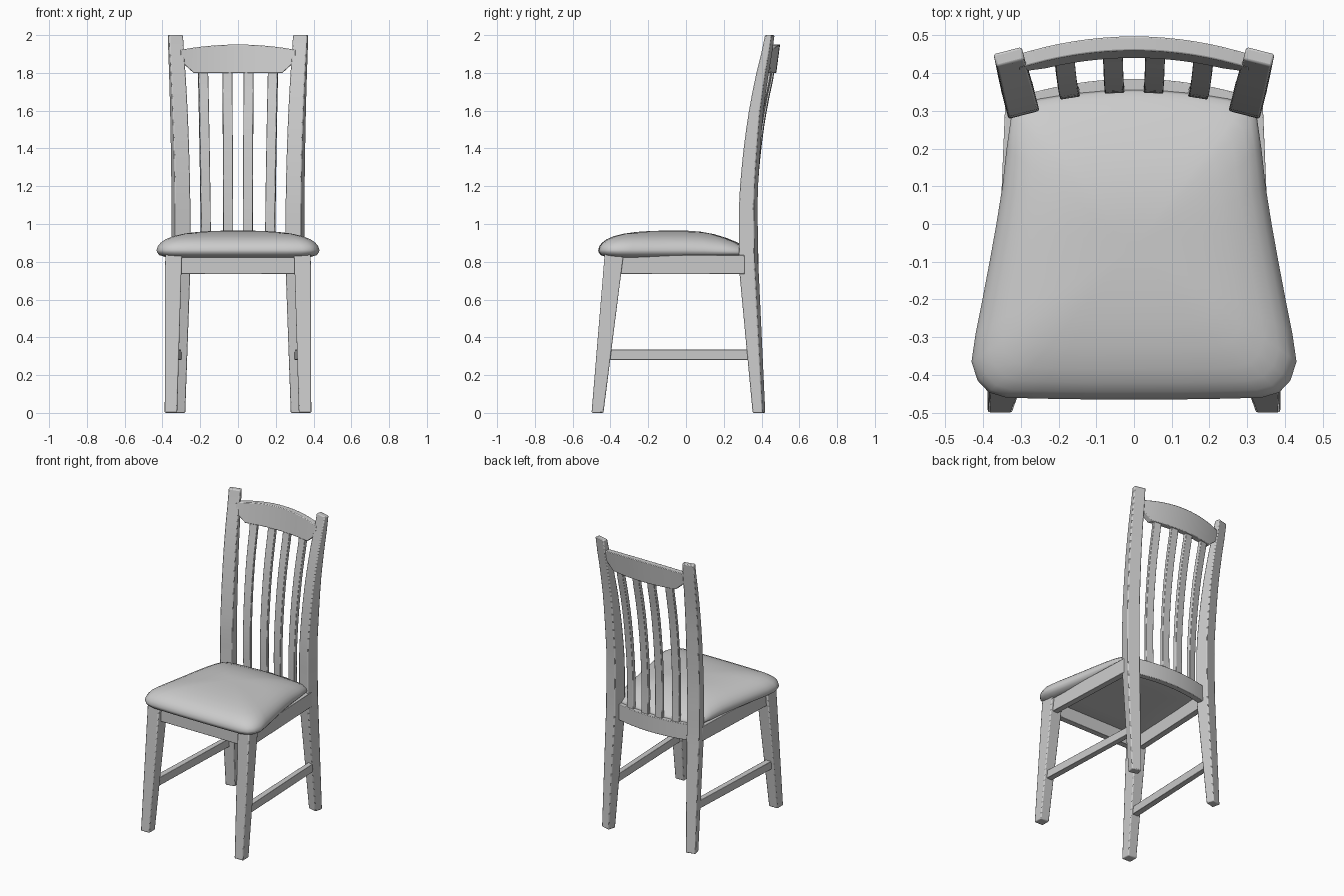
import bpy, bmesh
from math import sin, cos, radians

if "Cube" in bpy.data.objects:
    bpy.data.objects.remove(bpy.data.objects["Cube"])


def finish(name, bm, mirror=False, bevel=0.006, angle=35):
    """Turn a bmesh into an object with optional mirror, bevel and smoothing."""
    bmesh.ops.recalc_face_normals(bm, faces=bm.faces)
    me = bpy.data.meshes.new(name)
    bm.to_mesh(me)
    bm.free()
    ob = bpy.data.objects.new(name, me)
    bpy.context.collection.objects.link(ob)
    if mirror:
        ob.modifiers.new("mirror", 'MIRROR')
    if bevel:
        b = ob.modifiers.new("bevel", 'BEVEL')
        b.width, b.segments, b.limit_method = bevel, 2, 'ANGLE'
        b.angle_limit = radians(40)
    bpy.ops.object.select_all(action='DESELECT')
    ob.select_set(True)
    bpy.context.view_layer.objects.active = ob
    bpy.ops.object.shade_smooth_by_angle(angle=radians(angle))
    return ob


def loft(name, rings, **kw):
    """Skin a list of closed rings and cap both ends."""
    bm = bmesh.new()
    vs = [[bm.verts.new(p) for p in r] for r in rings]
    n = len(rings[0])
    for a, b in zip(vs, vs[1:]):
        for i in range(n):
            j = (i + 1) % n
            bm.faces.new((a[i], a[j], b[j], b[i]))
    bm.faces.new(vs[0])
    bm.faces.new(vs[-1])
    return finish(name, bm, **kw)


def rect_xy(x0, x1, y0, y1, z):
    return [(x0, y0, z), (x1, y0, z), (x1, y1, z), (x0, y1, z)]


def rect_yz(x, y0, y1, z0, z1, lean=0.0):
    return [(x, y0, z0), (x, y1, z0), (x, y1 + lean, z1), (x, y0 + lean, z1)]


def rect_xz(y, x0, x1, z0, z1):
    return [(x0, y, z0), (x1, y, z0), (x1, y, z1), (x0, y, z1)]


def lerp_profile(prof, z):
    """Smooth (Catmull-Rom) lookup of a (z, value...) table."""
    i = max(k for k in range(len(prof) - 1) if prof[k][0] <= z + 1e-6)
    p = [prof[max(0, min(len(prof) - 1, i + d))] for d in (-1, 0, 1, 2)]
    t = (z - p[1][0]) / (p[2][0] - p[1][0])
    out = []
    for c in range(1, len(prof[0])):
        a, b, d, e = (q[c] for q in p)
        out.append(b + 0.5 * t * (d - a + t * (2*a - 5*b + 4*d - e + t * (3*(b - d) + e - a))))
    return out


# Front legs: straight outside, tapered on the other faces
loft("front_leg", [rect_xy(0.322, 0.388, -0.50, -0.437, 0),
                   rect_xy(0.297, 0.385, -0.43, -0.33, 0.845)], mirror=True)

# Back legs running up into the back posts, turned outwards about z
turn = radians(14.4)
post = [(0.0, 0.072, 0.127, 0.066), (0.72, 0.004, 0.09, 0.084), (0.9, 0.0, 0.085, 0.085),
        (1.15, 0.002, 0.083, 0.085), (1.4, 0.025, 0.098, 0.084), (1.6, 0.054, 0.115, 0.083),
        (1.8, 0.094, 0.144, 0.080), (2.0, 0.141, 0.176, 0.077)]
rings = []
for z in [0, 0.72] + [0.8 + 0.1 * k for k in range(13)]:
    f, b, w = post[0][1:] if z == 0 else lerp_profile(post, z)
    rings.append([(0.292 + u * sin(turn) + v * cos(turn),
                   0.29 + u * cos(turn) - v * sin(turn), z)
                  for u, v in ((f, -w/2), (f, w/2), (b, w/2), (b, -w/2))])
loft("back_leg_and_post", rings, mirror=True)

# Seat frame: side, front and curved back aprons
loft("side_apron", [rect_xz(-0.36, 0.33, 0.37, 0.735, 0.835),
                    rect_xz(0.31, 0.30, 0.342, 0.735, 0.835)], mirror=True, bevel=0.003)
loft("front_apron", [rect_yz(x, -0.405, -0.365, 0.735, 0.835) for x in (-0.31, 0.31)], bevel=0.003)
xs = [-0.28 + 0.04 * k for k in range(15)]
loft("back_apron", [rect_yz(x, 0.345 - 0.5*x*x, 0.385 - 0.5*x*x, 0.735, 0.845) for x in xs],
     bevel=0.003)

# Low side stretchers
loft("side_stretcher", [rect_xz(-0.42, 0.328, 0.37, 0.28, 0.335),
                        rect_xz(0.37, 0.299, 0.335, 0.28, 0.335)], mirror=True, bevel=0.003)

# Curved top rail with clipped lower corners
rings = []
for x in [-0.305, -0.285, -0.235] + [-0.2 + 0.04 * k for k in range(11)] + [0.235, 0.285, 0.305]:
    low = 1.80 + 0.9 * max(0, abs(x) - 0.235)
    lean = 0.02 * (low - 1.80) / 0.15
    y = 0.44 - 0.5 * x * x
    rings.append(rect_yz(x, y + lean, y + lean + 0.038, low, 1.95 - 0.3*x*x, 0.02 - lean))
loft("top_rail", rings, bevel=0.004)

# Four bowed back slats, fanned to follow the curve
slat = [(0.80, 0.352), (1.0, 0.348), (1.2, 0.356), (1.4, 0.374), (1.6, 0.403), (1.84, 0.448)]
for name, x0, x1, deg in (("inner_slat", 0.051, 0.056, 3), ("outer_slat", 0.168, 0.184, 9)):
    a = radians(deg)
    rings = []
    for k in range(14):
        z = 0.80 + 0.08 * k
        y = lerp_profile(slat, min(z, 1.8399))[0] - 0.5 * x0 * x0
        x = x0 + (x1 - x0) * (k / 13) ** 1.5
        rings.append([(x + u * cos(a) + v * sin(a), y - u * sin(a) + v * cos(a), z)
                      for u, v in ((-0.026, 0), (0.026, 0), (0.026, 0.025), (-0.026, 0.025))])
    loft(name, rings, mirror=True, bevel=0.003)

# Padded seat: trapezoid outline with rounded front corners, domed on top
half = [(0, -0.465), (0.13, -0.465), (0.26, -0.463), (0.34, -0.46), (0.385, -0.447),
        (0.415, -0.415), (0.431, -0.365), (0.42, -0.29), (0.402, -0.2), (0.383, -0.1),
        (0.365, 0.0), (0.349, 0.1), (0.338, 0.2), (0.325, 0.29), (0.295, 0.318),
        (0.25, 0.332), (0.17, 0.345), (0.08, 0.353), (0, 0.356)]
outline = half + [(-x, y) for x, y in half[-2:0:-1]]
rings = []
for s, z in ((0.5, 0.822), (0.88, 0.824), (0.965, 0.835), (0.995, 0.850), (1.0, 0.862),
             (0.985, 0.882), (0.95, 0.901), (0.89, 0.919), (0.8, 0.935), (0.66, 0.949),
             (0.5, 0.958), (0.32, 0.963), (0.15, 0.965), (0.03, 0.965)):
    ring = []
    for px, py in outline:
        x, y = px * s, -0.06 + (py + 0.06) * s
        drop = 0.5 * max(0, y) ** 2 * max(0, z - 0.83) / 0.12
        ring.append((x, y, z - drop))
    rings.append(ring)
loft("seat_cushion", rings, bevel=0, angle=60)
